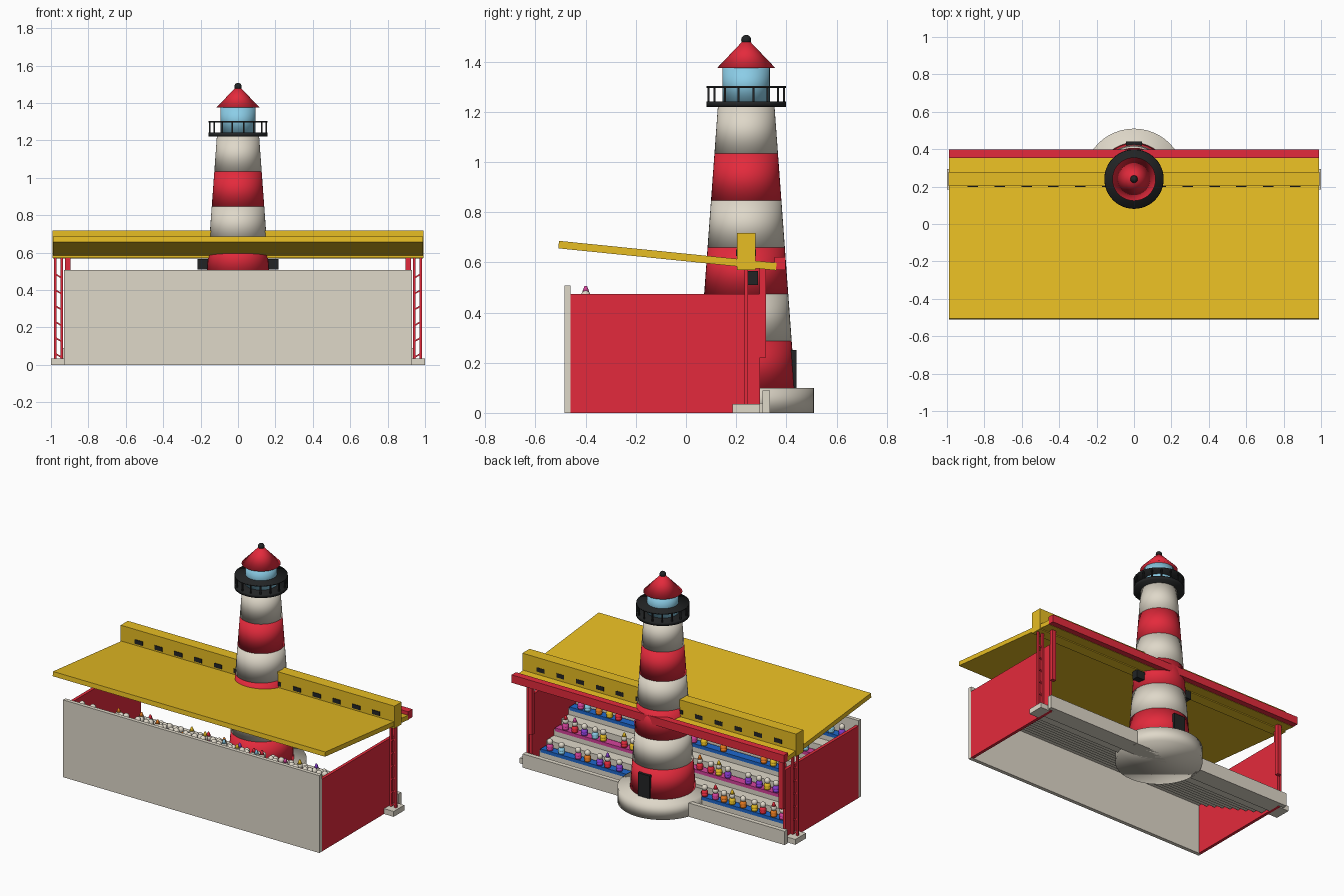
import bpy, bmesh, math, random
from mathutils import Matrix, Vector

random.seed(7)
cube = bpy.data.objects.get("Cube")
if cube:
    bpy.data.objects.remove(cube, do_unlink=True)


def material(name, *srgb):
    col = [(c / 255 / 12.92) if c < 11 else ((c / 255 + 0.055) / 1.055) ** 2.4 for c in srgb] + [1]
    m = bpy.data.materials.new(name)
    m.use_nodes = True
    m.diffuse_color = col
    m.node_tree.nodes["Principled BSDF"].inputs["Base Color"].default_value = col
    return m


STONE = material("stone", 223, 216, 201)
RED = material("red", 228, 42, 60)
YELLOW = material("yellow", 231, 189, 35)
BLACK = material("black", 34, 36, 37)
GLASS = material("pale_blue", 140, 206, 232)
BLUE = material("blue", 30, 104, 205)
PINK = material("pink", 214, 66, 156)
PURPLE = material("purple", 136, 62, 210)
ORANGE = material("orange", 234, 124, 32)

TOWER_Y = 0.24


def finish(name, bm, mats, smooth=False):
    bmesh.ops.recalc_face_normals(bm, faces=bm.faces)
    for f in bm.faces:
        f.smooth = smooth
    me = bpy.data.meshes.new(name)
    bm.to_mesh(me)
    bm.free()
    for m in mats:
        me.materials.append(m)
    ob = bpy.data.objects.new(name, me)
    bpy.context.collection.objects.link(ob)


def add_box(bm, x, y, z, rot=Matrix()):
    """Box from (min, max) ranges; rot turns it about its centre."""
    mid = Vector([sum(r) / 2 for r in (x, y, z)])
    size = [r[1] - r[0] for r in (x, y, z)]
    bmesh.ops.create_cube(bm, size=1, matrix=Matrix.Translation(mid) @ rot @ Matrix.Diagonal((*size, 1)))


def box(name, mat, x, y, z):
    bm = bmesh.new()
    add_box(bm, x, y, z)
    finish(name, bm, [mat])


def add_bar(bm, a, b, width):
    a, b = Vector(a), Vector(b)
    d = b - a
    m = Matrix.Translation((a + b) / 2) @ d.to_track_quat('Z', 'Y').to_matrix().to_4x4()
    bmesh.ops.create_cube(bm, size=1, matrix=m @ Matrix.Diagonal((width, width, d.length, 1)))


def paint(res, index):
    for v in res["verts"]:
        for f in v.link_faces:
            f.material_index = index


def add_cone(bm, x, y, z0, z1, r0, r1, sides=48, index=0):
    res = bmesh.ops.create_cone(bm, cap_ends=True, segments=sides, radius1=r0, radius2=r1, depth=z1 - z0,
                                matrix=Matrix.Translation((x, y, (z0 + z1) / 2)))
    paint(res, index)


def add_ball(bm, x, y, z, r, index=0, u=10, v=7):
    res = bmesh.ops.create_uvsphere(bm, u_segments=u, v_segments=v, radius=r,
                                    matrix=Matrix.Translation((x, y, z)))
    paint(res, index)


def drum(name, mat, z0, z1, r0, r1):
    bm = bmesh.new()
    add_cone(bm, 0, TOWER_Y, z0, z1, r0, r1)
    finish(name, bm, [mat], True)


# Lighthouse tower: six alternating bands, each softly shaded
BASE, TOP, BANDS = 0.1, 1.22, 6
bm = bmesh.new()
for i in range(BANDS):
    t0, t1 = i / BANDS, (i + 1) / BANDS
    add_cone(bm, 0, TOWER_Y, BASE + (TOP - BASE) * t0, BASE + (TOP - BASE) * t1,
             0.195 - 0.082 * t0, 0.195 - 0.082 * t1, index=i % 2)
finish("tower", bm, [RED, STONE], True)
drum("tower_base", STONE, 0, 0.1, 0.27, 0.27)
drum("gallery_deck", BLACK, 1.22, 1.242, 0.159, 0.159)
drum("lantern_room", GLASS, 1.24, 1.38, 0.094, 0.094)
drum("lantern_roof", RED, 1.375, 1.482, 0.116, 0.014)
bm = bmesh.new()
add_ball(bm, 0, TOWER_Y, 1.487, 0.02, u=16, v=10)
finish("roof_finial", bm, [BLACK], True)
box("tower_door", BLACK, (-0.042, 0.042), (0.38, 0.44), (0.1, 0.25))

# Gallery railing: posts under a flat ring
bm = bmesh.new()
POSTS = 16
for i in range(POSTS):
    a = (i + 0.5) * math.tau / POSTS
    px, py = 0.153 * math.cos(a), TOWER_Y + 0.153 * math.sin(a)
    add_bar(bm, (px, py, 1.24), (px, py, 1.3), 0.008)
finish("railing_posts", bm, [BLACK])
drum("railing_ring", BLACK, 1.295, 1.304, 0.158, 0.158)

# Stand walls, parapet
box("rear_wall", STONE, (-0.93, 0.93), (-0.485, -0.46), (0, 0.507))
for side, s in (("left", 1), ("right", -1)):
    box(side + "_wall", RED, sorted((0.91 * s, 0.93 * s)), (-0.46, 0.295), (0, 0.473))
box("parapet", STONE, (-0.95, 0.95), (0.305, 0.335), (0, 0.09))

# Stepped terrace: each row is a footwell and a seat step with a coloured bench
ROWS, DEPTH, RISE = 5, 0.151, 0.08
START = 0.295
steps, benches = bmesh.new(), bmesh.new()
for i in range(ROWS * 2):
    back = START - DEPTH / 2 * i
    top = 0.04 + RISE / 2 * i
    add_box(steps, (-0.91, 0.91), (back - DEPTH / 2, back + (0.012 if i == 0 else 0)), (max(0, top - 0.06), top))
    if i % 2:
        n = len(benches.faces)
        add_box(benches, (-0.9, 0.9), (back - 0.05, back + 0.004), (top - 0.008, top + 0.014))
        benches.faces.ensure_lookup_table()
        for f in benches.faces[n:]:
            f.material_index = (i // 2) % 2
finish("terrace_steps", steps, [STONE])
finish("benches", benches, [BLUE, PINK])

# Seated crowd: round bodies and heads, some with pointed hats
shirts = [STONE, RED, YELLOW, GLASS, PURPLE, ORANGE, PINK]
bm = bmesh.new()
for i in range(ROWS):
    y, z = START - DEPTH * (i + 0.5) - 0.015, 0.092 + RISE * i
    for k in range(-12, 13):
        x = k * 0.07 + random.uniform(-0.012, 0.012)
        if math.hypot(x, y - TOWER_Y) < 0.23 or random.random() > 0.66:
            continue
        shirt = random.randrange(1, len(shirts))
        add_cone(bm, x, y, z, z + 0.022, 0.018, 0.022, 10, shirt)
        add_ball(bm, x, y, z + 0.024, 0.022, shirt)
        add_ball(bm, x, y, z + 0.057, 0.019)
        if random.random() < 0.3:
            add_cone(bm, x, y, z + 0.07, z + 0.094, 0.014, 0.005, 8, random.randrange(1, len(shirts)))
finish("crowd", bm, shirts, True)

# Sloping canopy, fascia and edge beam
bm = bmesh.new()
drop = math.atan2(0.088, 0.87)
add_box(bm, (-0.988, 0.988), (-0.51, 0.362), (0.612, 0.642), Matrix.Rotation(-drop, 4, 'X'))
finish("canopy", bm, [YELLOW])
box("canopy_fascia", YELLOW, (-0.993, 0.993), (0.203, 0.277), (0.57, 0.717))
box("canopy_edge_beam", RED, (-0.988, 0.988), (0.352, 0.397), (0.57, 0.622))

# Dark slots on both faces of the fascia
bm = bmesh.new()
for k in range(-6, 7):
    if k:
        x = k * 0.1435
        add_box(bm, (x - 0.028, x + 0.028), (0.199, 0.279), (0.625, 0.652))
finish("fascia_slots", bm, [BLACK])

# End trusses, footings, hanging posts and speakers
for side, s in (("left", 1), ("right", -1)):
    bm = bmesh.new()
    inner, outer = 0.943 * s, 0.977 * s
    for x in (inner, outer):
        add_bar(bm, (x, 0.24, 0.03), (x, 0.24, 0.58), 0.014)
    for k in range(6):
        z = 0.06 + k * 0.085
        add_bar(bm, (outer, 0.24, z), (inner, 0.24, z - 0.02), 0.008)
    finish(side + "_truss", bm, [RED])
    box(side + "_footing", STONE, sorted((0.93 * s, 1.0 * s)), (0.185, 0.295), (0, 0.035))
    box(side + "_hanging_post", RED, sorted((0.895 * s, 0.925 * s)), (0.293, 0.318), (0.22, 0.58))
    box(side + "_speaker", BLACK, sorted((0.14 * s, 0.217 * s)), (0.245, 0.288), (0.51, 0.565))
